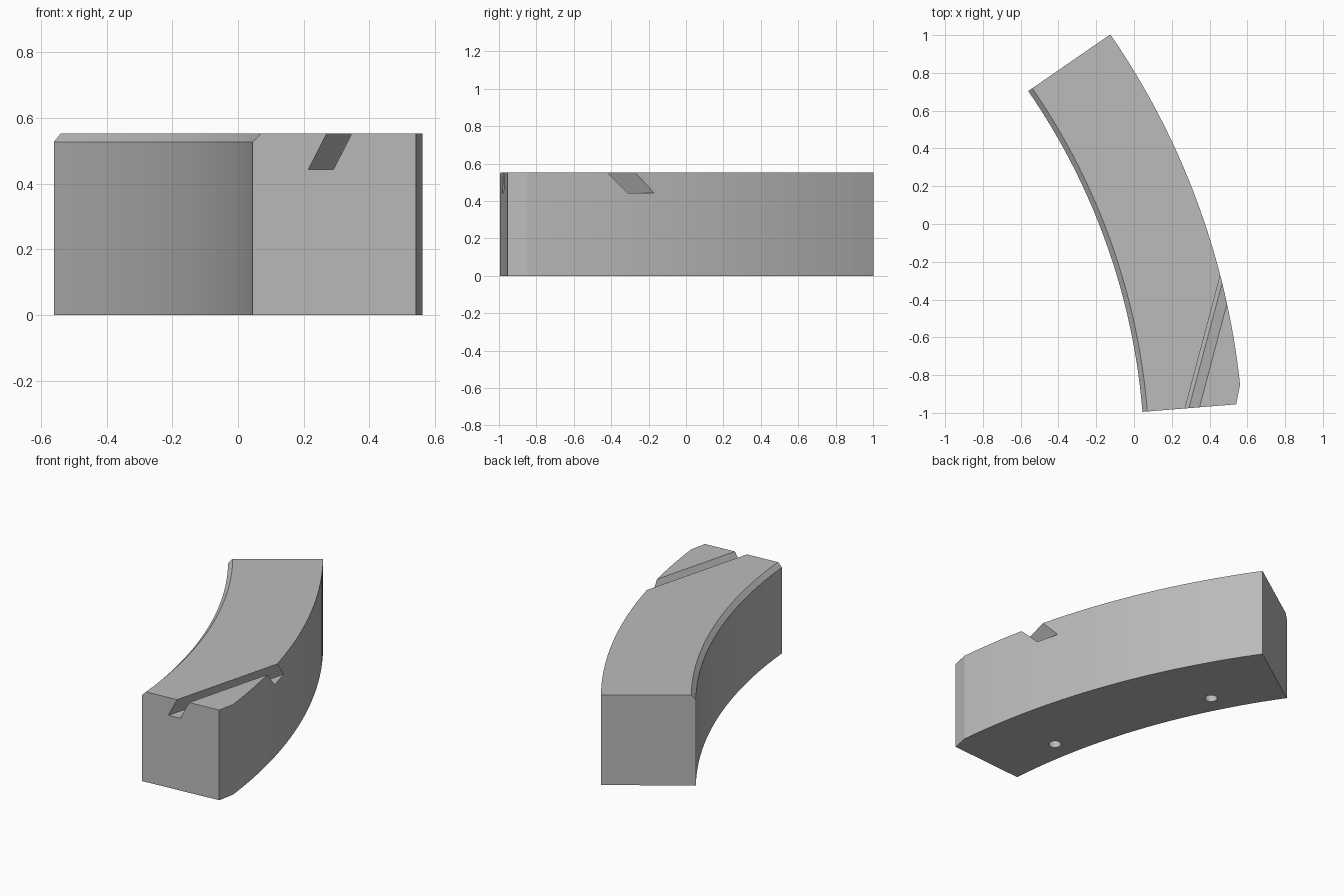
import bpy, bmesh
from math import radians, cos, sin
from mathutils import Vector

cube = bpy.data.objects.get("Cube")
if cube:
    bpy.data.objects.remove(cube, do_unlink=True)

CX, CY = -3.427, -1.274          # centre of the arc
R_IN, R_OUT = 3.483, 4.011
A0, A1 = 4.6, 34.6               # sweep in degrees
HEIGHT, BEVEL, STEPS = 0.553, 0.026, 30

grey = bpy.data.materials.new("mid_grey")
grey.use_nodes = True
COLOUR = (0.5, 0.5, 0.5, 1)
grey.diffuse_color = COLOUR
grey.node_tree.nodes["Principled BSDF"].inputs["Base Color"].default_value = COLOUR


def polar(r, deg, z=0.0):
    a = radians(deg)
    return Vector((CX + r * cos(a), CY + r * sin(a), z))


def make_object(name, bm):
    bmesh.ops.recalc_face_normals(bm, faces=bm.faces)
    mesh = bpy.data.meshes.new(name)
    bm.to_mesh(mesh)
    bm.free()
    mesh.materials.append(grey)
    obj = bpy.data.objects.new(name, mesh)
    bpy.context.collection.objects.link(obj)
    return obj


def loft(name, sections):
    """Join equal cross-sections into a closed solid."""
    bm = bmesh.new()
    rings = [[bm.verts.new(p) for p in s] for s in sections]
    n = len(rings[0])
    for a, b in zip(rings, rings[1:]):
        for i in range(n):
            j = (i + 1) % n
            bm.faces.new((a[i], a[j], b[j], b[i]))
    bm.faces.new(rings[0])
    bm.faces.new(rings[-1])
    return make_object(name, bm)


# Curved block, with its inner top edge bevelled and its front outer corner clipped
CLIP = 6.06
angles = [A0] + [CLIP + (A1 - CLIP) * i / STEPS for i in range(STEPS + 1)]
sections = []
for k, a in enumerate(angles):
    outer = R_OUT - 0.03 if k == 0 else R_OUT
    profile = [(R_IN, 0), (outer, 0), (outer, HEIGHT),
               (R_IN + BEVEL, HEIGHT), (R_IN, HEIGHT - BEVEL)]
    sections.append([polar(r, a, z) for r, z in profile])
block = loft("curved_block", sections)


def cut(cutter):
    cutter.hide_render = True
    cutter.hide_set(True)
    mod = block.modifiers.new(cutter.name, 'BOOLEAN')
    mod.operation = 'DIFFERENCE'
    mod.solver = 'EXACT'
    mod.object = cutter


# Undercut slot running diagonally across the top
FLOOR, LEAN, WIDTH, RUN = 0.443, 0.5, 0.075, 0.2655
slot_sections = []
for y in (-1.2, 0.1):
    mid = 0.27 + RUN * (y + 0.977)
    top = HEIGHT + 0.05
    x_low = mid - LEAN * (HEIGHT - FLOOR)
    x_high = mid + LEAN * (top - HEIGHT)
    slot_sections.append([Vector(p) for p in (
        (x_low, y, FLOOR), (x_low + WIDTH, y, FLOOR),
        (x_high + WIDTH, y, top), (x_high, y, top))])
cut(loft("slot_cutter", slot_sections))

# Two round peg holes in the underside
for side, deg in (("front", 11.3), ("back", 27.9)):
    c = polar(3.62, deg)
    rings = [[c + Vector((0.036 * cos(t), 0.036 * sin(t), z))
              for t in (radians(15 * i) for i in range(24))]
             for z in (-0.1, 0.2)]
    cut(loft(side + "_hole_cutter", rings))

# Apply the cuts and remove the helpers
bpy.context.view_layer.objects.active = block
block.select_set(True)
for mod in list(block.modifiers):
    helper = mod.object
    bpy.ops.object.modifier_apply(modifier=mod.name)
    bpy.data.objects.remove(helper, do_unlink=True)
